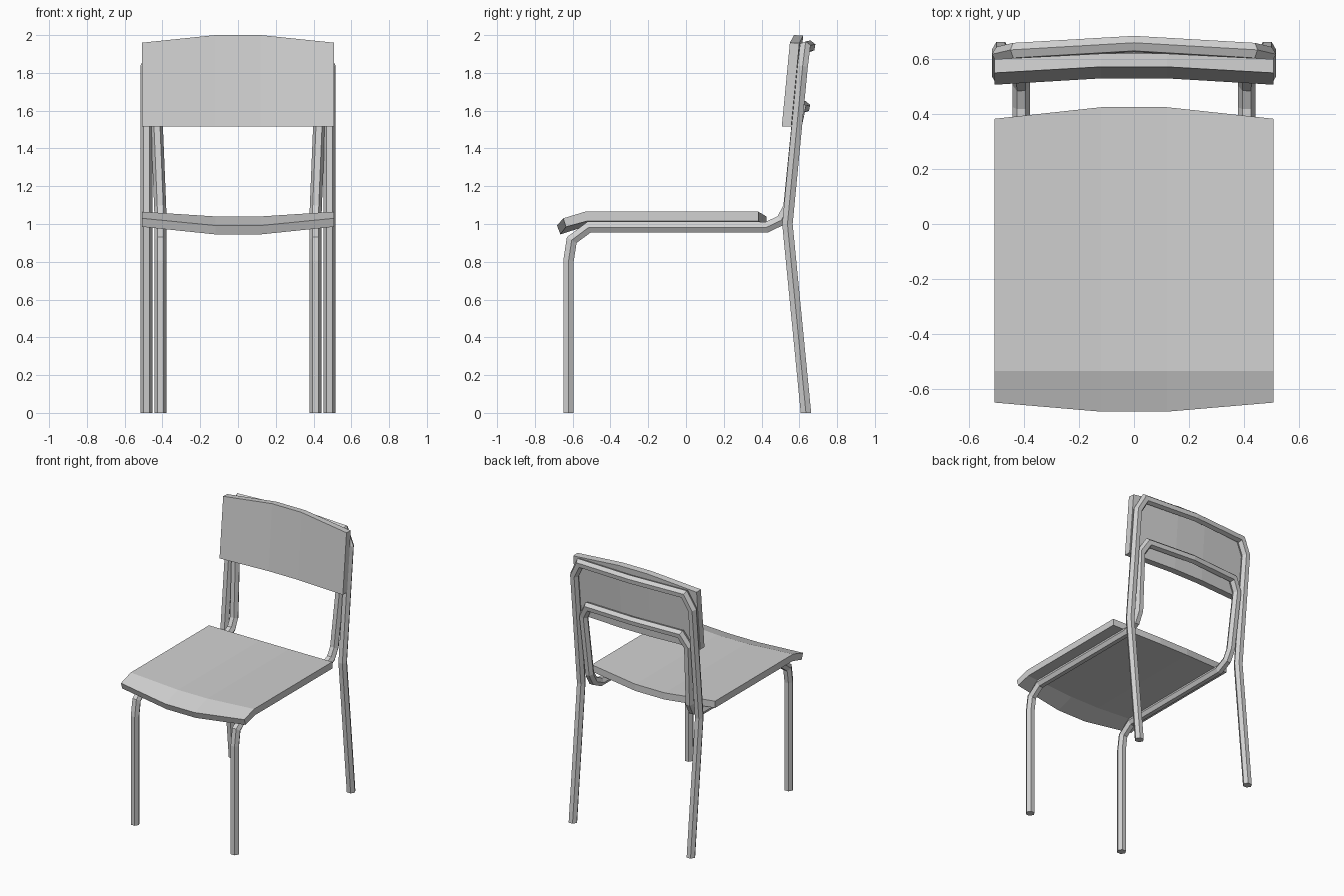
import bpy, bmesh, math
from mathutils import Vector

cube = bpy.data.objects.get("Cube")
if cube:
    bpy.data.objects.remove(cube, do_unlink=True)

# Single neutral colour
grey = bpy.data.materials.new("neutral_grey")
grey.use_nodes = True
COLOUR = (0.64, 0.64, 0.64, 1)
grey.diffuse_color = COLOUR
grey.node_tree.nodes["Principled BSDF"].inputs["Base Color"].default_value = COLOUR


def loft(name, rings):
    """Skin a row of closed rings and cap both ends."""
    bm = bmesh.new()
    rows = [[bm.verts.new(p) for p in ring] for ring in rings]
    count = len(rows[0])
    for a, b in zip(rows, rows[1:]):
        for i in range(count):
            j = (i + 1) % count
            bm.faces.new((a[i], a[j], b[j], b[i]))
    bm.faces.new(rows[0])
    bm.faces.new(rows[-1])
    bmesh.ops.recalc_face_normals(bm, faces=bm.faces)
    mesh = bpy.data.meshes.new(name)
    bm.to_mesh(mesh)
    bm.free()
    mesh.materials.append(grey)
    obj = bpy.data.objects.new(name, mesh)
    bpy.context.collection.objects.link(obj)
    return obj


def tube(name, half, radius=0.032, sides=6):
    """Mitred tube along a half path from the floor to x = 0, mirrored."""
    path = [Vector(p) for p in half]
    path += [Vector((-p.x, p.y, p.z)) for p in reversed(path[:-1])]
    steps = [(b - a).normalized() for a, b in zip(path, path[1:])]
    up = Vector((0, 0, 1))
    angles = [math.tau * k / sides for k in range(sides)]
    ring = [path[0] + Vector((math.cos(a), math.sin(a), 0)) * radius for a in angles]
    rings = [ring]
    for i, step in enumerate(steps):
        end = path[i + 1]
        normal = step + steps[i + 1] if i + 1 < len(steps) else up
        ring = [p + step * ((end - p).dot(normal) / step.dot(normal)) for p in ring]
        rings.append(ring)
    return loft(name, rings)


def panel(name, edge, middle):
    """Curved board from a side section and a middle section of (y, z) points."""
    stations = ((-0.507, edge), (-0.12, middle), (0.12, middle), (0.507, edge))
    return loft(name, [[(x, y, z) for y, z in section] for x, section in stations])


# Outer tube: rear legs, back uprights and top bar
tube("rear_frame", [
    (0.485, 0.635, 0), (0.485, 0.537, 1.0), (0.485, 0.617, 1.83),
    (0.43, 0.63, 1.935), (0, 0.655, 1.94)])

# Inner tube: front legs, seat rails, inner uprights and lower bar
tube("front_frame", [
    (0.41, -0.622, 0), (0.41, -0.622, 0.805), (0.41, -0.605, 0.915),
    (0.41, -0.515, 0.982), (0.41, 0.425, 0.982), (0.41, 0.505, 1.02),
    (0.412, 0.543, 1.09), (0.43, 0.587, 1.53), (0.38, 0.605, 1.615),
    (0, 0.627, 1.62)])

# Seat board with a down-turned front lip
panel("seat",
      [(0.383, 1.065), (-0.535, 1.065), (-0.65, 1.03),
       (-0.635, 0.985), (-0.525, 1.015), (0.383, 1.015)],
      [(0.425, 1.04), (-0.535, 1.04), (-0.683, 0.992),
       (-0.665, 0.945), (-0.525, 0.99), (0.425, 0.99)])

# Backrest board
panel("backrest",
      [(0.507, 1.515), (0.55, 1.96), (0.6, 1.957), (0.557, 1.515)],
      [(0.53, 1.515), (0.572, 2.0), (0.62, 1.997), (0.58, 1.515)])
